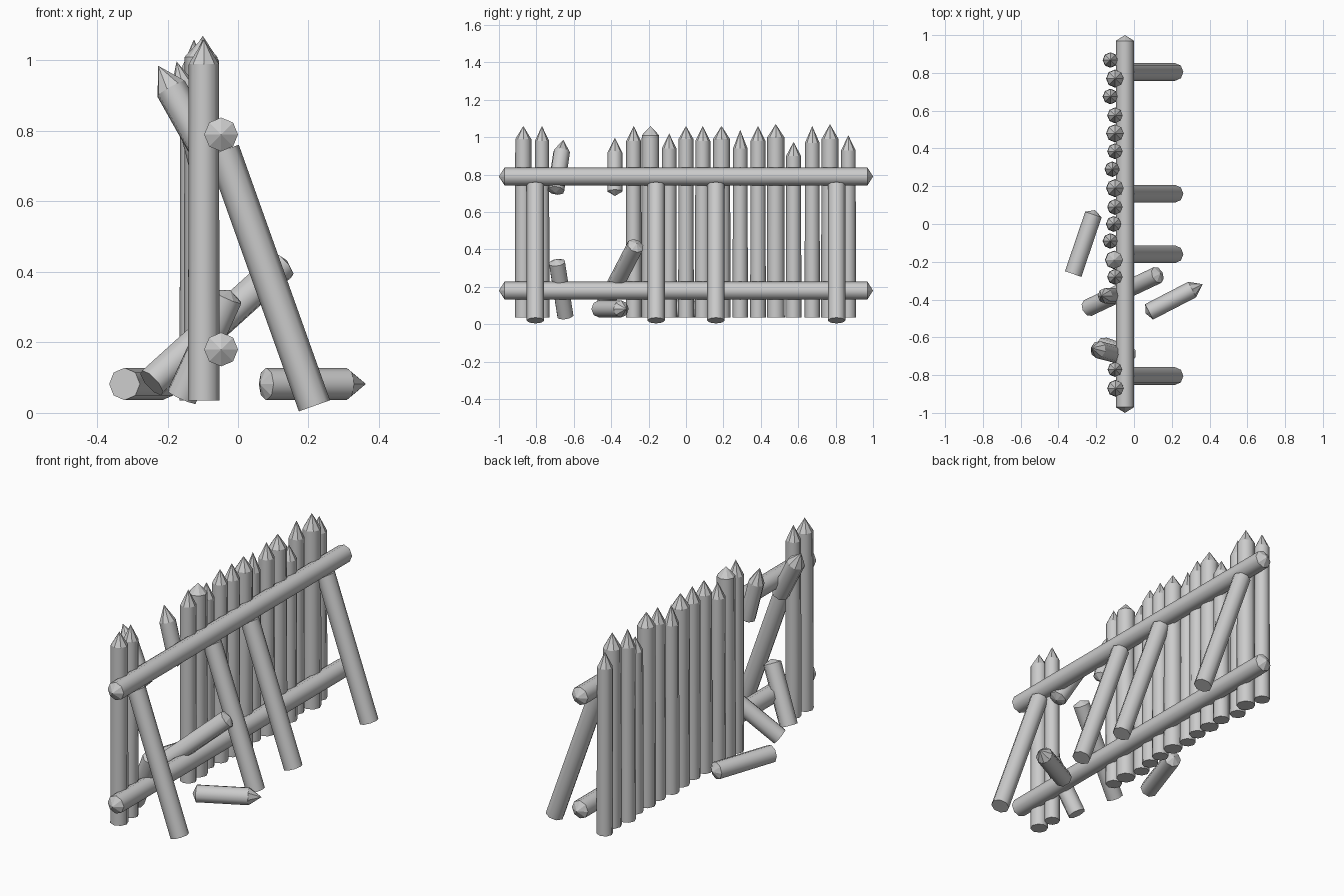
import bpy, bmesh, math
from mathutils import Vector

cube = bpy.data.objects.get("Cube")
if cube:
    bpy.data.objects.remove(cube, do_unlink=True)

wood = bpy.data.materials.new("grey wood")
wood.use_nodes = True
grey = (0.6, 0.6, 0.6, 1)
wood.diffuse_color = grey
wood.node_tree.nodes["Principled BSDF"].inputs["Base Color"].default_value = grey

SIDES = 8


def log(name, start, end, radius, tip=0.0, tail=0.0, taper=1.0):
    """Eight-sided log from start to end, with an optional point on each end."""
    start, end = Vector(start), Vector(end)
    axis = (end - start).normalized()
    turn = axis.to_track_quat('Z', 'Y')
    bm = bmesh.new()
    rings = []
    for centre, r in ((start, radius), (end, radius * taper)):
        ring = []
        for i in range(SIDES):
            a = math.tau * i / SIDES
            ring.append(bm.verts.new(centre + turn @ Vector((r * math.cos(a), r * math.sin(a), 0))))
        rings.append(ring)
    low, high = rings
    for i in range(SIDES):
        j = (i + 1) % SIDES
        bm.faces.new((low[i], low[j], high[j], high[i])).smooth = True
    for ring, apex, length in ((low, start - axis * tail, tail), (high, end + axis * tip, tip)):
        if length:
            point = bm.verts.new(apex)
            for i in range(SIDES):
                bm.faces.new((ring[i], ring[(i + 1) % SIDES], point))
        else:
            bm.faces.new(ring)
    bmesh.ops.recalc_face_normals(bm, faces=bm.faces)
    # keep the shoulders and points crisp
    for e in bm.edges:
        e.smooth = all(f.smooth for f in e.link_faces)
    mesh = bpy.data.meshes.new(name)
    bm.to_mesh(mesh)
    bm.free()
    mesh.materials.append(wood)
    ob = bpy.data.objects.new(name, mesh)
    bpy.context.collection.objects.link(ob)
    return ob


# Standing pickets: y, x, radius, shoulder height, tip height
pickets = [
    (-0.87, -0.097, 0.045, 0.99, 1.06), (-0.77, -0.1, 0.04, 0.98, 1.06),
    (-0.28, -0.1, 0.042, 0.98, 1.06), (-0.19, -0.105, 0.049, 1.01, 1.06),
    (-0.09, -0.125, 0.041, 0.94, 1.02), (0.0, -0.107, 0.042, 0.99, 1.06),
    (0.09, -0.1, 0.042, 0.98, 1.06), (0.19, -0.1, 0.048, 0.99, 1.06),
    (0.29, -0.115, 0.041, 0.94, 1.04), (0.385, -0.1, 0.042, 0.98, 1.06),
    (0.48, -0.1, 0.048, 1.0, 1.07), (0.575, -0.1, 0.042, 0.9, 0.975),
    (0.675, -0.125, 0.041, 0.97, 1.06), (0.77, -0.1, 0.048, 0.99, 1.07),
    (0.868, -0.125, 0.041, 0.93, 1.01),
]
for n, (y, x, r, shoulder, top) in enumerate(pickets, 1):
    log(f"picket_{n}", (x, y, 0.035), (x, y, shoulder), r, tip=top - shoulder, taper=0.95)

# Rails
for name, z in (("lower_rail", 0.18), ("upper_rail", 0.79)):
    log(name, (-0.048, -0.97, z), (-0.048, 0.97, z), 0.048, tip=0.03, tail=0.03)

# Slanted braces
for n, y in enumerate((-0.805, -0.16, 0.16, 0.805), 1):
    log(f"brace_{n}", (0.217, y, 0.02), (-0.042, y, 0.745), 0.047)

# Broken pieces still hanging on the upper rail
log("hanging_tip_leaning", (-0.075, -0.695, 0.715), (-0.19, -0.665, 0.92), 0.046, tip=0.075, tail=0.015)
log("hanging_tip_upright", (-0.1, -0.38, 0.71), (-0.153, -0.38, 0.915), 0.041, tip=0.085, tail=0.025)

# Broken stump and fallen logs
log("leaning_stump", (-0.16, -0.645, 0.045), (-0.03, -0.69, 0.33), 0.046, tip=0.02)
log("fallen_log_through_gap", (-0.245, -0.445, 0.085), (0.125, -0.27, 0.42), 0.046, tip=0.02)
log("fallen_log_front", (-0.322, -0.265, 0.082), (-0.215, 0.05, 0.082), 0.046, tip=0.025)
log("fallen_tip_back", (0.08, -0.465, 0.082), (0.308, -0.347, 0.082), 0.046, tip=0.062, tail=0.02)
